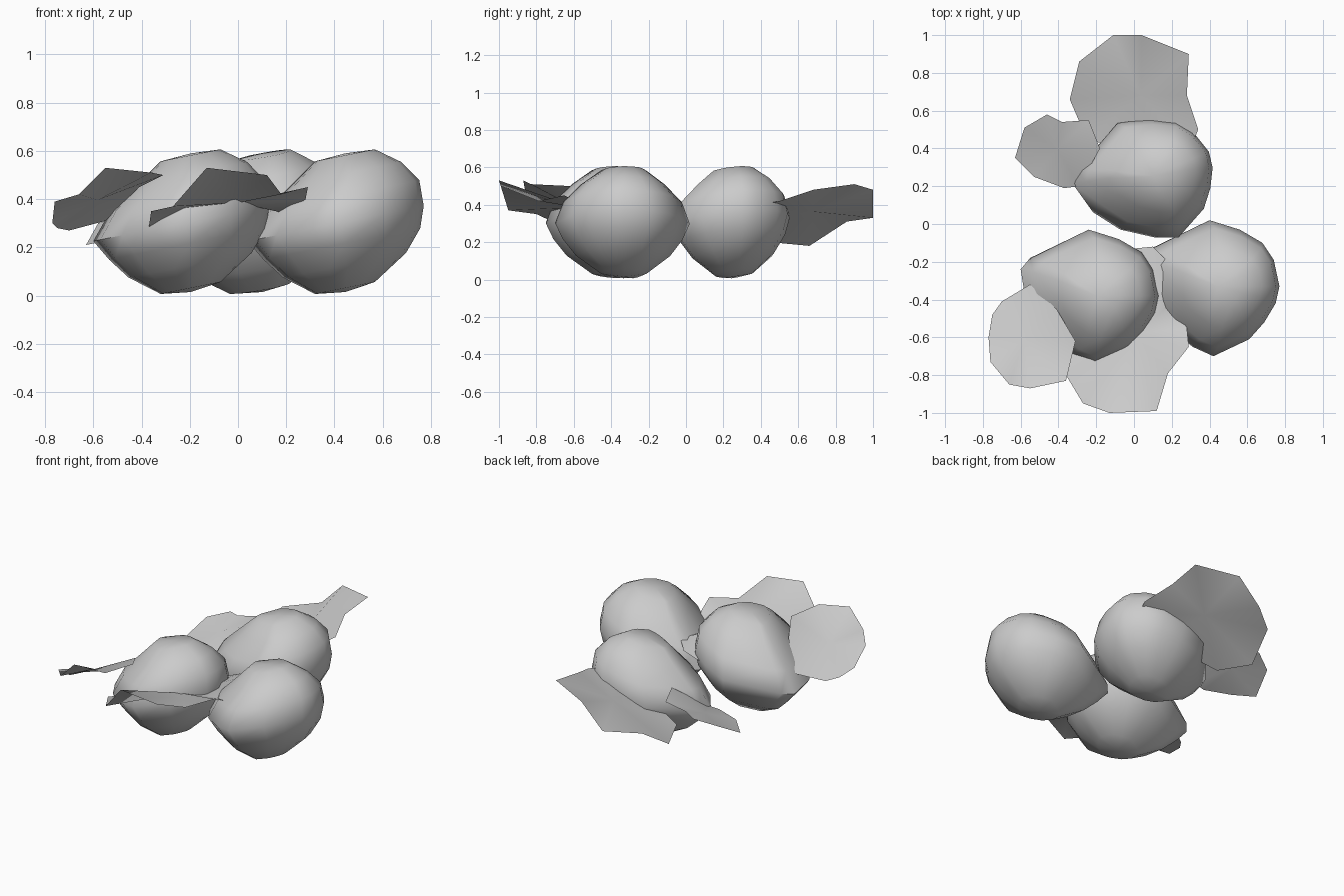
import bpy
import bmesh
from math import radians
from mathutils import Matrix, Vector

old_cube = bpy.data.objects.get("Cube")
if old_cube:
    bpy.data.objects.remove(old_cube, do_unlink=True)

# One plain grey for everything
grey = bpy.data.materials.new("plain_grey")
grey.use_nodes = True
colour = (0.6, 0.6, 0.6, 1)
grey.diffuse_color = colour
grey.node_tree.nodes["Principled BSDF"].inputs["Base Color"].default_value = colour


def add_object(name, bm):
    """Turn a bmesh into a named, smoothly shaded object."""
    bmesh.ops.recalc_face_normals(bm, faces=bm.faces)
    mesh = bpy.data.meshes.new(name)
    bm.to_mesh(mesh)
    bm.free()
    mesh.materials.append(grey)
    obj = bpy.data.objects.new(name, mesh)
    bpy.context.collection.objects.link(obj)
    bpy.ops.object.select_all(action="DESELECT")
    bpy.context.view_layer.objects.active = obj
    obj.select_set(True)
    bpy.ops.object.shade_smooth_by_angle(angle=radians(60))


# Widest outline of a nut, with its tapered tip towards -x
NUT_OUTLINE = [(.36, 0), (.33, .14), (.27, .23), (.15, .3), (-.01, .35),
               (-.32, .2), (-.37, .14), (-.34, -.05), (-.25, -.2),
               (-.1, -.32), (.01, -.37), (.2, -.28), (.28, -.19), (.34, -.09)]
# Height, relative width and sideways shift of each ring
NUT_RINGS = [(-.275, .34, .035), (-.18, .7, .035), (-.09, .89, .025), (0, 1, 0),
             (.11, .88, .025), (.2, .62, .045), (.275, .34, .035)]
LEAN = 0.2


def add_nut(name, x, y, turn, depth):
    """Stack scaled outlines into a leaning, rounded nut."""
    bm = bmesh.new()
    rings = []
    for height, width, shift in NUT_RINGS:
        ring = []
        for px, py in NUT_OUTLINE:
            across = px * width + shift
            ring.append(bm.verts.new((across, py * width, height + LEAN * across)))
        rings.append(ring)
    count = len(NUT_OUTLINE)
    for low, high in zip(rings, rings[1:]):
        for i in range(count):
            j = (i + 1) % count
            bm.faces.new((low[i], low[j], high[j], high[i]))
    for ring, height in ((rings[0], -.285), (rings[-1], .29)):
        pole = bm.verts.new((.035, 0, height))
        for i in range(count):
            bm.faces.new((ring[i], ring[(i + 1) % count], pole))
    bm.transform(Matrix.Translation((x, y, 0.3))
                 @ Matrix.Diagonal((1, depth, 1, 1))
                 @ Matrix.Rotation(radians(turn), 4, "Z"))
    add_object(name, bm)


def add_leaf(name, border):
    """Fan a thin, gently creased leaf out from its middle."""
    bm = bmesh.new()
    rim = [bm.verts.new(point) for point in border]
    middle = bm.verts.new(sum((Vector(p) for p in border), Vector()) / len(border))
    for i, vert in enumerate(rim):
        bm.faces.new((vert, rim[(i + 1) % len(rim)], middle))
    add_object(name, bm)


# Three nuts
add_nut("back_nut", .07, .24, 25, .94)
add_nut("front_right_nut", -.23, -.38, 0, 1)
add_nut("front_left_nut", .41, -.33, 0, 1)

# Leaves around the back nut
add_leaf("back_large_leaf", [
    (.29, .9, .51), (.04, 1, .48), (-.11, 1, .33), (-.29, .86, .31),
    (-.34, .66, .18), (-.25, .45, .2), (.1, .35, .32), (.3, .4, .4),
    (.34, .5, .42), (.28, .68, .48)])
add_leaf("back_small_leaf", [
    (-.63, .35, .21), (-.58, .51, .3), (-.46, .58, .34), (-.38, .54, .35),
    (-.24, .55, .38), (-.18, .4, .4), (-.29, .2, .24), (-.37, .19, .23),
    (-.53, .25, .23)])

# Leaves around the front nuts
add_leaf("front_large_leaf", [
    (-.36, -.8, .35), (-.27, -.95, .37), (-.13, -1, .53), (.12, -.99, .5),
    (.18, -.79, .42), (.29, -.65, .45), (.28, -.55, .4), (.2, -.42, .34),
    (.18, -.2, .39), (.1, -.12, .36), (0, -.13, .32), (-.2, -.3, .3),
    (-.37, -.65, .28)])
add_leaf("front_small_leaf", [
    (-.77, -.6, .3), (-.75, -.48, .28), (-.7, -.41, .27), (-.55, -.32, .31),
    (-.41, -.45, .45), (-.31, -.62, .5), (-.36, -.83, .51), (-.55, -.87, .53),
    (-.66, -.85, .42), (-.76, -.73, .39)])
